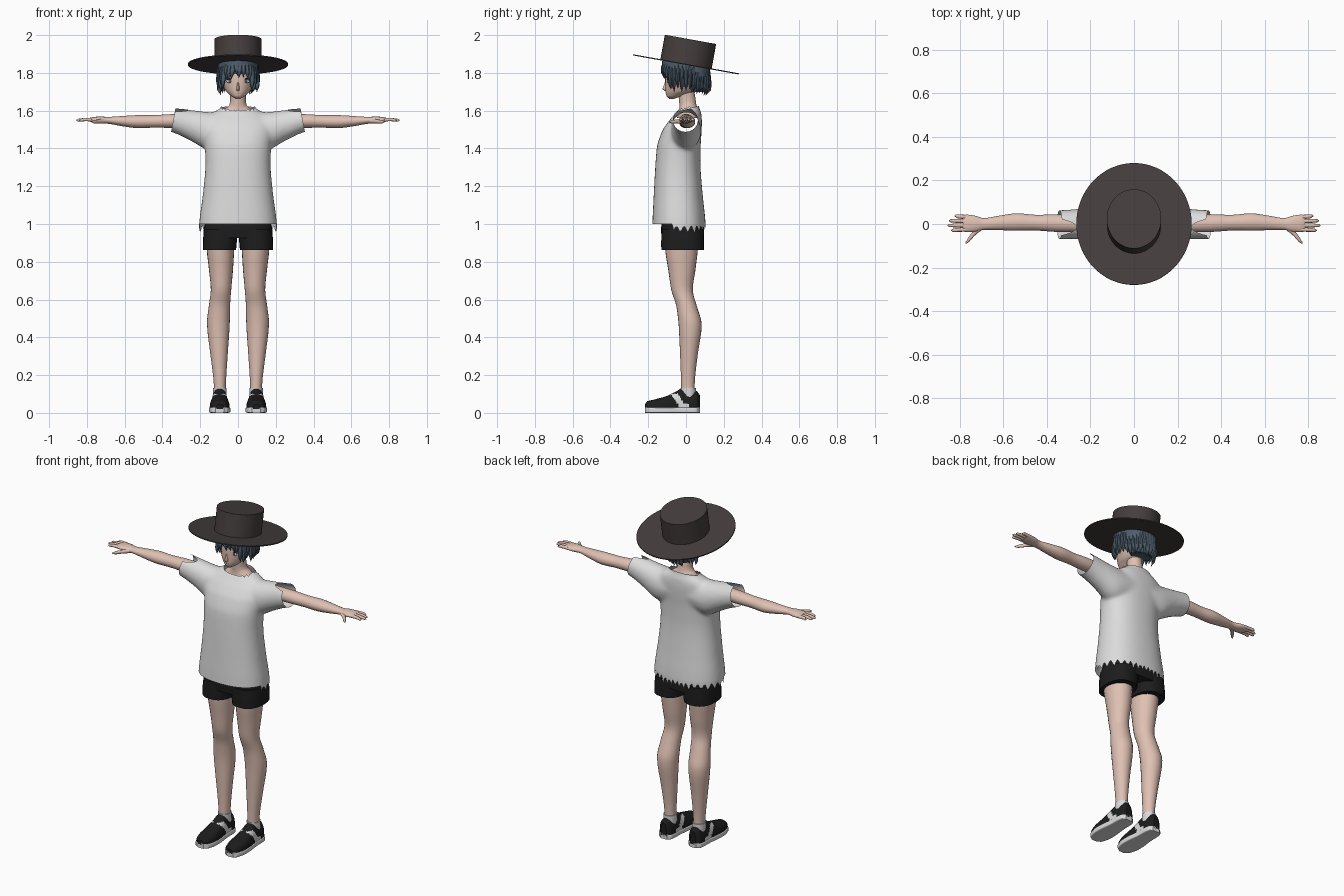
import bpy, bmesh, math, random
from mathutils import Vector

random.seed(4)
cube = bpy.data.objects.get("Cube")
if cube:
    bpy.data.objects.remove(cube, do_unlink=True)


def material(name, r, g, b):
    m = bpy.data.materials.new(name)
    m.use_nodes = True
    m.diffuse_color = (r, g, b, 1)
    bsdf = next(n for n in m.node_tree.nodes if n.type == "BSDF_PRINCIPLED")
    bsdf.inputs["Base Color"].default_value = (r, g, b, 1)
    bsdf.inputs["Roughness"].default_value = 0.8
    return m


SKIN = material("skin", 0.74, 0.53, 0.45)
SHIRT = material("shirt cloth", 0.72, 0.72, 0.72)
HAT = material("hat felt", 0.06, 0.048, 0.048)
BLACK = material("black cloth", 0.012, 0.012, 0.012)
HAIR = material("slate hair", 0.075, 0.11, 0.15)
WHITE = material("white rubber", 0.7, 0.7, 0.7)
LASH = material("dark eye", 0.02, 0.03, 0.045)
LIP = material("lip", 0.5, 0.25, 0.22)


def smooth(ob, angle=40):
    bpy.ops.object.select_all(action="DESELECT")
    ob.select_set(True)
    bpy.context.view_layer.objects.active = ob
    bpy.ops.object.shade_smooth_by_angle(angle=math.radians(angle))


def refine(rings, sub):
    """Pass a smooth curve through the given cross-sections."""
    out = []
    for i in range(len(rings) - 1):
        p0, p1, p2 = rings[max(i - 1, 0)], rings[i], rings[i + 1]
        p3 = rings[min(i + 2, len(rings) - 1)]
        for k in range(sub):
            t = k / sub
            row = [b + t * (c - a + t * (2 * a - 5 * b + 4 * c - d + t * (3 * (b - c) + d - a))) / 2
                   for a, b, c, d in zip(p0, p1, p2, p3)]
            row[0] = p1[0] + t * (p2[0] - p1[0])
            out.append(row)
    return out + [rings[-1]]


def loft(name, axis, rings, mat, side=1, n=24, power=2, sub=4, floor=None):
    """Skin rings of (position, centre a, centre b, radius a, radius b) along an axis."""
    bm = bmesh.new()
    loops = []
    for t, ca, cb, ra, rb in refine(rings, sub):
        loop = []
        for k in range(n):
            c, s = math.cos(math.tau * k / n), math.sin(math.tau * k / n)
            a = ca + ra * math.copysign(abs(c) ** (2 / power), c)
            b = cb + rb * math.copysign(abs(s) ** (2 / power), s)
            if floor is not None:
                b = max(b, floor)
            co = {"x": (t, a, b), "y": (a, t, b), "z": (a, b, t)}[axis]
            loop.append(bm.verts.new((co[0] * side, co[1], co[2])))
        loops.append(loop)
    for lo, hi in zip(loops, loops[1:]):
        for k in range(n):
            j = (k + 1) % n
            bm.faces.new((lo[k], lo[j], hi[j], hi[k]))
    bm.faces.new(loops[0])
    bm.faces.new(loops[-1])
    bmesh.ops.recalc_face_normals(bm, faces=bm.faces)
    me = bpy.data.meshes.new(name)
    bm.to_mesh(me)
    bm.free()
    ob = bpy.data.objects.new(name, me)
    bpy.context.collection.objects.link(ob)
    me.materials.append(mat)
    smooth(ob)
    return ob


def plate(name, loc, size, mat):
    bpy.ops.mesh.primitive_uv_sphere_add(segments=16, ring_count=10, location=loc)
    ob = bpy.context.object
    ob.name, ob.scale = name, size
    ob.data.materials.append(mat)
    smooth(ob)


# Hat: flat brim and straight crown, tilted down at the back
tilt = math.radians(-10.2)
up = Vector((0, -math.sin(tilt), math.cos(tilt)))
for name, rx, ry, depth, lift in (("hat_brim", 0.265, 0.284, 0.006, 0), ("hat_crown", 0.125, 0.138, 0.135, 0.067)):
    bpy.ops.mesh.primitive_cylinder_add(vertices=64, radius=1, depth=1, location=Vector((0, 0, 1.845)) + up * lift,
                                        rotation=(tilt, 0, 0))
    hat = bpy.context.object
    hat.name, hat.scale = name, (rx, ry, depth)
    hat.data.materials.append(HAT)
    smooth(hat)

# Head, neck and face
loft("head", "z", [(1.663, 0, -0.075, 0.012, 0.014), (1.675, 0, -0.062, 0.034, 0.04), (1.7, 0, -0.03, 0.062, 0.078),
                   (1.74, 0, -0.01, 0.082, 0.1), (1.79, 0, -0.005, 0.09, 0.105), (1.86, 0, 0, 0.09, 0.105),
                   (1.92, 0, 0, 0.05, 0.06)], SKIN, n=32)
loft("neck", "z", [(1.56, 0, 0.012, 0.115, 0.06), (1.597, 0, 0.015, 0.085, 0.05), (1.63, 0, 0.01, 0.045, 0.045),
                   (1.72, 0, 0, 0.042, 0.043)], SKIN)
loft("nose", "z", [(1.705, 0, -0.104, 0.006, 0.008), (1.714, 0, -0.108, 0.009, 0.016),
                   (1.75, 0, -0.104, 0.004, 0.008)], SKIN, n=12)
plate("mouth", (0, -0.1025, 1.692), (0.015, 0.005, 0.003), LIP)
for s in (1, -1):
    plate("eye_white", (s * 0.042, -0.094, 1.757), (0.019, 0.005, 0.011), WHITE)
    plate("eye_iris", (s * 0.041, -0.0965, 1.757), (0.01, 0.004, 0.011), HAIR)
    plate("eye_lash", (s * 0.044, -0.0955, 1.768), (0.021, 0.005, 0.004), LASH)

# Hair: cap, back volume and a ring of pointed locks
loft("hair_cap", "z", [(1.795, 0, 0.002, 0.098, 0.117), (1.83, 0, 0, 0.106, 0.126), (1.88, 0, 0, 0.1, 0.12),
                       (1.93, 0, 0.01, 0.06, 0.08)], HAIR, n=32)
loft("hair_back", "z", [(1.7, 0, 0.06, 0.06, 0.045), (1.74, 0, 0.053, 0.088, 0.065), (1.79, 0, 0.045, 0.1, 0.08),
                        (1.86, 0, 0.04, 0.1, 0.085)], HAIR, n=32)
count = 34
for i in range(count):
    a = math.tau * (i + 0.5) / count - math.pi
    x, y = math.sin(a), -math.cos(a)
    turn = abs(math.degrees(a))
    tip = 1.775 - 0.0005 * turn if turn < 45 else 1.71 if turn < 105 else 1.69
    tip += random.uniform(-0.012, 0.012)
    drift = random.uniform(-0.012, 0.012)
    mid = (tip + 1.86) / 2
    pull = 0.86 if turn > 105 else 0.97
    loft("hair_lock", "z", [(tip, x * 0.102 * pull + drift, y * 0.122 * pull, 0.001, 0.001),
                            (tip + 0.03, x * 0.102 + drift / 2, y * 0.124, 0.011, 0.009),
                            (mid + 0.01, x * 0.1, y * 0.121, 0.015, 0.011),
                            (1.87, x * 0.09, y * 0.11, 0.012, 0.01)], HAIR, n=8, sub=3)

# Shirt: body and sleeves fused, then cut open at neck, cuffs and hem
body = loft("shirt", "z", [(0.95, 0, -0.037, 0.207, 0.142), (1, 0, -0.037, 0.206, 0.141), (1.15, 0, -0.041, 0.187, 0.13),
                           (1.3, 0, -0.043, 0.173, 0.12), (1.42, 0, -0.037, 0.176, 0.115),
                           (1.5, 0, -0.02, 0.185, 0.103), (1.55, 0, -0.002, 0.178, 0.086),
                           (1.59, 0, 0.013, 0.135, 0.067), (1.615, 0, 0.018, 0.09, 0.052),
                           (1.66, 0, 0.02, 0.07, 0.045)], SHIRT, n=48, power=2.3)
sleeves = [loft("sleeve", "x", [(0.04, 0, 1.5, 0.08, 0.09), (0.16, 0, 1.493, 0.08, 0.1), (0.25, 0, 1.522, 0.07, 0.082),
                                (0.34, -0.003, 1.55, 0.067, 0.068), (0.4, -0.003, 1.562, 0.067, 0.066)],
                SHIRT, side=s, n=32) for s in (1, -1)]
bpy.ops.object.select_all(action="DESELECT")
for ob in sleeves + [body]:
    ob.select_set(True)
bpy.context.view_layer.objects.active = body
bpy.ops.object.join()
fuse = body.modifiers.new("fuse", "REMESH")
fuse.mode, fuse.voxel_size = "VOXEL", 0.01
soften = body.modifiers.new("soften", "SMOOTH")
soften.factor, soften.iterations = 0.5, 10
for m in ("fuse", "soften"):
    bpy.ops.object.modifier_apply(modifier=m)

bm = bmesh.new()
bm.from_mesh(body.data)
hem, collar = (0, 0, 1), (0, 0.015, 1.61)
for point, normal in ((hem, (0, 0, -1)), (collar, (0, -0.24, 1)),
                      ((0.343, 0, 1.548), (1, 0, 0.185)), ((-0.343, 0, 1.548), (-1, 0, 0.185))):
    bmesh.ops.bisect_plane(bm, geom=bm.verts[:] + bm.edges[:] + bm.faces[:], plane_co=point,
                           plane_no=normal, clear_outer=True)


def fray(pick, move):
    """Extend an open border and pull it into ragged teeth."""
    edges = [e for e in bm.edges if e.is_boundary and all(pick(v.co) for v in e.verts)]
    for v in bmesh.ops.extrude_edge_only(bm, edges=edges)["geom"]:
        if isinstance(v, bmesh.types.BMVert):
            a = math.atan2(v.co.x, v.co.y + 0.03)
            v.co += Vector(move(v.co, abs(a * 32 / math.pi % 2 - 1)))


fray(lambda c: c.z < 1.002, lambda c, t: (0, 0, -0.006 - 0.04 * t if c.y > -0.07 else -0.001))
fray(lambda c: c.z > 1.57 and abs(c.x) < 0.2,
     lambda c, t: (-c.x * 0.12, 0.006, 0.018 * t) if c.y < 0.02 else (0, 0, 0.002))
bmesh.ops.recalc_face_normals(bm, faces=bm.faces)
bm.to_mesh(body.data)
bm.free()
smooth(body, 60)

# Shorts waist
loft("shorts_hips", "z", [(0.925, 0, -0.017, 0.183, 0.112), (0.98, 0, -0.02, 0.18, 0.112),
                          (1.04, 0, -0.02, 0.165, 0.1)], BLACK, n=32, power=2.5)

for s, tag in ((1, "left_"), (-1, "right_")):
    # Shorts leg and bare leg
    loft(tag + "shorts_leg", "z", [(0.862, 0.098, -0.018, 0.088, 0.113), (0.92, 0.095, -0.018, 0.09, 0.113),
                                   (0.97, 0.09, -0.018, 0.09, 0.112)], BLACK, s, power=2.4)
    loft(tag + "leg", "z", [(0.09, 0.096, 0.012, 0.034, 0.038), (0.15, 0.096, 0.01, 0.032, 0.036),
                            (0.3, 0.1, 0.015, 0.045, 0.046), (0.47, 0.104, 0.022, 0.06, 0.061),
                            (0.57, 0.098, 0.002, 0.056, 0.054), (0.65, 0.09, -0.021, 0.054, 0.057),
                            (0.75, 0.09, -0.022, 0.063, 0.071), (0.87, 0.093, -0.024, 0.073, 0.087),
                            (0.93, 0.093, -0.024, 0.075, 0.088)], SKIN, s)
    # Shoe: ankle sock, upper with pale side panel, boxy sole
    loft(tag + "sock", "z", [(0.08, 0.096, 0.012, 0.036, 0.04), (0.132, 0.096, 0.011, 0.036, 0.041)], WHITE, s)
    outline = [(-0.218, 0.018, 0.016), (-0.205, 0.037, 0.032), (-0.16, 0.051, 0.043), (-0.1, 0.052, 0.06),
               (-0.05, 0.046, 0.084), (-0.022, 0.043, 0.098), (0.03, 0.042, 0.078), (0.058, 0.037, 0.085),
               (0.073, 0.018, 0.065)]
    upper = loft(tag + "shoe_upper", "y", [(y, 0.097, 0.03, w, h) for y, w, h in outline], BLACK, s, n=40,
                 power=2.4, sub=8, floor=0.02)
    upper.data.materials.append(WHITE)
    for f in upper.data.polygons:
        y, z = f.center.y, f.center.z
        panel = abs(y + 0.035 + (z - 0.06) * 0.7) < 0.02 and z < 0.1
        f.material_index = int(panel or (z < 0.05 and abs(y + 0.01) < 0.03))
    loft(tag + "shoe_sole", "y", [(y, 0.097, 0.015, w + 0.004, 0.015) for y, w, h in outline], WHITE, s, n=40,
         power=7)
    # Arm running into a flat palm
    loft(tag + "arm", "x", [(0.2, 0, 1.545, 0.038, 0.038), (0.36, 0.004, 1.545, 0.04, 0.036),
                            (0.45, 0.006, 1.543, 0.036, 0.033), (0.54, 0.009, 1.542, 0.04, 0.034),
                            (0.62, 0.005, 1.545, 0.033, 0.026), (0.69, 0, 1.549, 0.027, 0.018),
                            (0.73, 0.001, 1.551, 0.037, 0.018), (0.77, 0.003, 1.552, 0.04, 0.014),
                            (0.785, 0.003, 1.552, 0.037, 0.01)], SKIN, s)
    # Four fingers and a thumb
    for i, tip in enumerate((0.84, 0.856, 0.85, 0.825)):
        root, end = -0.025 + i * 0.019, -0.029 + i * 0.022
        loft(tag + "finger", "x", [(0.76, root, 1.552, 0.01, 0.01), (0.81, (root + end) / 2, 1.553, 0.009, 0.009),
                                   (tip - 0.008, end, 1.55, 0.007, 0.007), (tip, end, 1.549, 0.002, 0.002)],
             SKIN, s, n=10)
    loft(tag + "thumb", "x", [(0.7, -0.012, 1.546, 0.018, 0.014), (0.735, -0.042, 1.543, 0.015, 0.011),
                              (0.76, -0.072, 1.541, 0.012, 0.009), (0.775, -0.087, 1.54, 0.003, 0.003)],
         SKIN, s, n=12)
